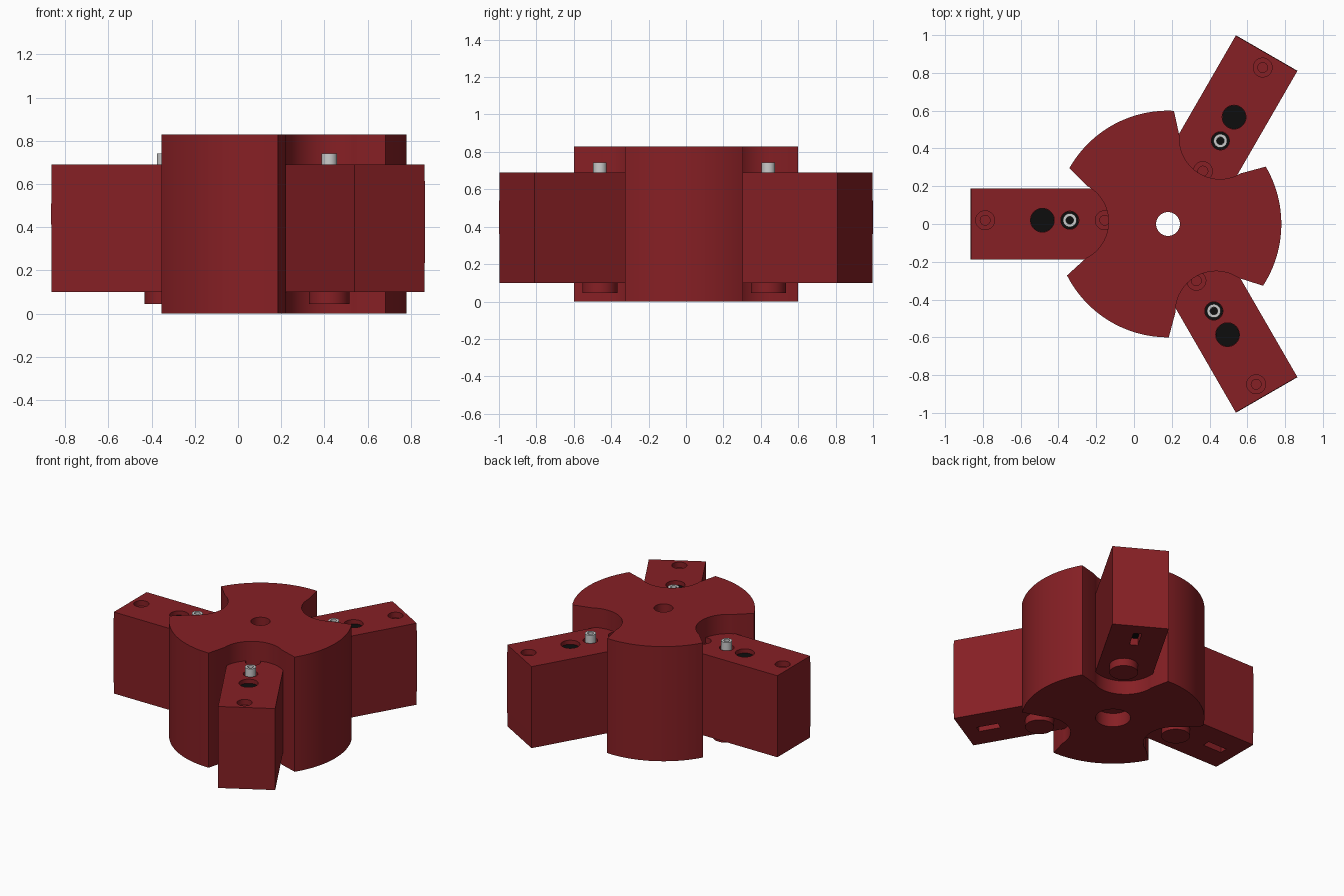
import bpy, bmesh, math
from mathutils import Matrix, Vector

if "Cube" in bpy.data.objects:
    bpy.data.objects.remove(bpy.data.objects["Cube"])

HUB = Vector((0.18, 0, 0))
OFF = -0.02  # sideways offset of the fittings on each arm


def material(name, rgb):
    m = bpy.data.materials.new(name)
    m.diffuse_color = (*rgb, 1)
    m.use_nodes = True
    m.node_tree.nodes["Principled BSDF"].inputs["Base Color"].default_value = m.diffuse_color
    return m


RED = material("dark_red", (0.24, 0.014, 0.018))
BLACK = material("black", (0.004, 0.004, 0.004))


def place(angle):
    return Matrix.Translation(HUB) @ Matrix.Rotation(math.radians(angle), 4, 'Z')


def finish(bm, name, mat, matrix):
    bmesh.ops.recalc_face_normals(bm, faces=bm.faces)
    bm.transform(matrix)
    me = bpy.data.meshes.new(name)
    bm.to_mesh(me)
    bm.free()
    ob = bpy.data.objects.new(name, me)
    bpy.context.collection.objects.link(ob)
    if mat:
        me.materials.append(mat)
    return ob


def prism(name, pts, depth, mat=None, matrix=Matrix()):
    """Extrude a closed 3D outline along a vector."""
    bm = bmesh.new()
    face = bm.faces.new([bm.verts.new(p) for p in pts])
    new = bmesh.ops.extrude_face_region(bm, geom=[face])["geom"]
    bmesh.ops.translate(bm, vec=depth, verts=[v for v in new if isinstance(v, bmesh.types.BMVert)])
    return finish(bm, name, mat, matrix)


def cyl(name, r, z0, z1, at=(0, 0), angle=0, mat=None, n=48):
    pts = [(at[0] + r * math.cos(2 * math.pi * i / n), at[1] + r * math.sin(2 * math.pi * i / n), z0)
           for i in range(n)]
    return prism(name, pts, (0, 0, z1 - z0), mat, place(angle))


def box(name, x0, x1, y0, y1, z0, z1, angle, mat=None):
    return prism(name, [(x0, y0, z0), (x1, y0, z0), (x1, y1, z0), (x0, y1, z0)],
                 (0, 0, z1 - z0), mat, place(angle))


def cut(ob, cutters):
    bpy.context.view_layer.objects.active = ob
    for c in cutters:
        c.hide_render = True
        mod = ob.modifiers.new("cut", 'BOOLEAN')
        mod.operation, mod.solver, mod.object = 'DIFFERENCE', 'EXACT', c
        bpy.ops.object.modifier_apply(modifier=mod.name)
        bpy.data.objects.remove(c)


# Hub: outline of three sectors separated by round-bottomed notches
R, half, twist = 0.6, math.radians(28.3), -1.3
outline = []
for k in range(3):
    a = math.radians(60 + 120 * k + twist)
    rot = Matrix.Rotation(a, 3, 'Z')
    for i in range(25):   # notch floor, from one flank round to the other
        t = math.radians(-118 - 124 * i / 24)
        outline.append(rot @ Vector((0.53 + 0.215 * math.cos(t), 0.215 * math.sin(t), 0)))
    # the notch floor runs clockwise, so it goes from the right flank to the left
    span = 2 * math.pi / 3 - 2 * half
    for i in range(25):   # outer rim up to the next notch
        t = a + half + span * i / 24
        outline.append(Vector((R * math.cos(t), R * math.sin(t), 0)))
hub = prism("hub", outline, (0, 0, 0.83), RED, place(0))
cut(hub, [cyl("bore", 0.063, -0.1, 1), cyl("counterbore", 0.115, -0.1, 0.1)])

# Three arms with their fittings
for k, ang in enumerate((60, 180, 300), 1):
    n = f"_{k}"
    # Side profile; the extra end point marks the seam on the end face
    side = [(0.27, -0.188, 0.1), (1.043, -0.188, 0.1), (1.045, -0.188, 0.475),
            (1.043, -0.188, 0.69), (0.27, -0.188, 0.69)]
    arm = prism("arm" + n, side, (0, 0.376, 0), RED, place(ang))
    cutters = [cyl("port_cut", 0.063, 0.62, 0.8, (0.665, OFF), ang),
               cyl("shaft_cut", 0.048, 0.62, 0.8, (0.52, OFF), ang),
               box("slot_cut", 0.795, 0.945, -0.03, 0.025, 0, 0.18, ang)]
    for x in (0.968, 0.335):
        cutters += [cyl("screw_cut", 0.05, 0.65, 0.8, (x, OFF), ang),
                    cyl("screw_core_cut", 0.026, 0.55, 0.8, (x, OFF), ang)]
    cut(arm, cutters)

    # Dark inserts inside the openings
    cyl("port_insert" + n, 0.0625, 0.60, 0.66, (0.665, OFF), ang, BLACK)
    cyl("shaft_seat" + n, 0.0475, 0.60, 0.66, (0.52, OFF), ang, BLACK)
    box("slot_insert" + n, 0.796, 0.944, -0.029, 0.024, 0.15, 0.2, ang, BLACK)

    # Hollow metal shaft and the boss below it
    shaft = cyl("shaft" + n, 0.036, 0.62, 0.742, (0.52, OFF), ang)
    cut(shaft, [cyl("shaft_bore", 0.02, 0.69, 0.8, (0.52, OFF), ang)])
    cyl("shaft_core" + n, 0.0198, 0.68, 0.71, (0.52, OFF), ang, BLACK)
    cyl("boss" + n, 0.094, 0.045, 0.12, (0.52, OFF), ang, RED)

# Smooth the round walls, keep the edges crisp
for ob in bpy.context.scene.objects:
    ob.select_set(True)
bpy.context.view_layer.objects.active = hub
bpy.ops.object.shade_smooth_by_angle(angle=math.radians(25))
